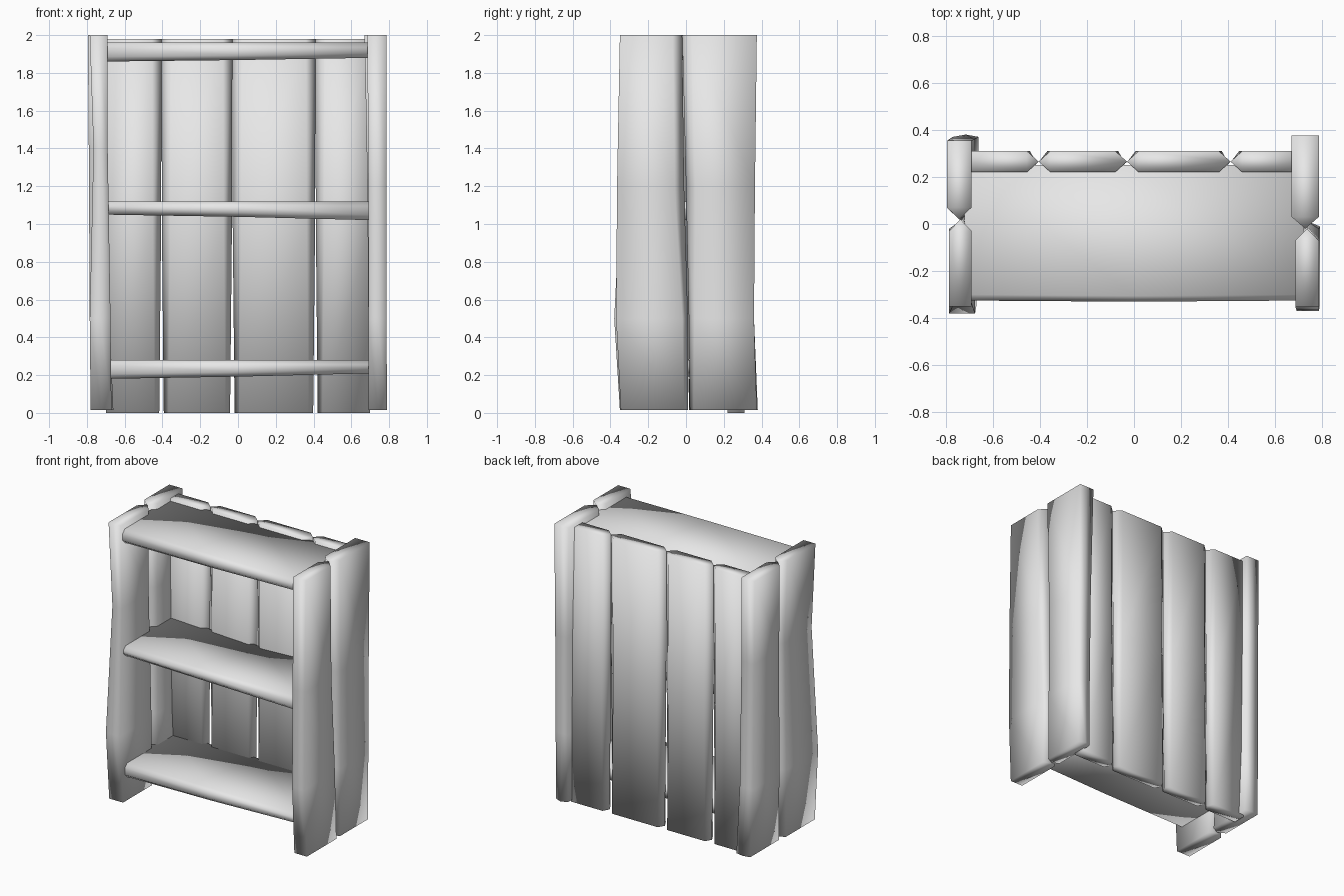
import bpy
import bmesh

cube = bpy.data.objects.get("Cube")
if cube:
    bpy.data.objects.remove(cube, do_unlink=True)

# Single plain colour
grey = bpy.data.materials.new("plain grey")
grey.use_nodes = True
grey.diffuse_color = (0.8, 0.8, 0.8, 1)
grey.node_tree.nodes["Principled BSDF"].inputs["Base Color"].default_value = (0.8, 0.8, 0.8, 1)


def loft(name, rings):
    """Skin a list of equal point rings and cap both ends."""
    bm = bmesh.new()
    loops = [[bm.verts.new(point) for point in ring] for ring in rings]
    for lower, upper in zip(loops, loops[1:]):
        count = len(lower)
        for i in range(count):
            j = (i + 1) % count
            bm.faces.new((lower[i], lower[j], upper[j], upper[i]))
    bm.faces.new(loops[0])
    bm.faces.new(loops[-1])
    bmesh.ops.recalc_face_normals(bm, faces=bm.faces)
    for face in bm.faces:
        face.smooth = True
    mesh = bpy.data.meshes.new(name)
    bm.to_mesh(mesh)
    bm.free()
    mesh.materials.append(grey)
    obj = bpy.data.objects.new(name, mesh)
    bpy.context.collection.objects.link(obj)
    return obj


def plank(name, rows, along_x):
    """Upright board; each row is height, start, end, near, far, chamfer at start and end."""
    rings = []
    for z, start, end, near, far, c_start, c_end in rows:
        middle = (near + far) / 2
        outline = [
            (start, middle),
            (start + c_start, near),
            (end - c_end, near),
            (end, middle),
            (end - c_end, far),
            (start + c_start, far),
        ]
        rings.append([(u, v, z) if along_x else (v, u, z) for u, v in outline])
    return loft(name, rings)


# Side walls: two worn boards each, pinched where they meet
plank("right_side_front_board", [
    (0.015, -0.35, 0.01, -0.78, -0.67, 0, 0.03),
    (0.5, -0.38, 0.02, -0.785, -0.675, 0, 0.04),
    (1.4, -0.335, 0.02, -0.765, -0.69, 0, 0.05),
    (2, -0.35, 0.02, -0.785, -0.69, 0, 0.05),
], False)
plank("right_side_back_board", [
    (0.015, 0.015, 0.38, -0.77, -0.66, 0.03, 0.01),
    (0.5, 0.02, 0.36, -0.785, -0.68, 0.04, 0),
    (1.4, 0.02, 0.355, -0.79, -0.69, 0.05, 0),
    (2, 0.02, 0.355, -0.795, -0.69, 0.05, 0),
], False)
plank("left_side_front_board", [
    (0.015, -0.345, 0.01, 0.69, 0.79, 0, 0.02),
    (0.5, -0.37, 0.01, 0.69, 0.785, 0, 0.03),
    (1.2, -0.365, -0.01, 0.69, 0.785, 0, 0.05),
    (2, -0.35, -0.02, 0.685, 0.785, 0, 0.05),
], False)
plank("left_side_back_board", [
    (0.015, 0.02, 0.375, 0.69, 0.785, 0.02, 0.02),
    (0.5, 0.015, 0.36, 0.69, 0.785, 0.03, 0),
    (1.2, 0, 0.365, 0.685, 0.785, 0.05, 0),
    (2, -0.02, 0.375, 0.67, 0.785, 0.05, 0),
], False)

# Back wall: four boards with grooves that narrow towards the floor
seams = [-0.7, -0.405, -0.03, 0.41, 0.7]
for index, (start, end) in enumerate(zip(seams, seams[1:])):
    rows = []
    for z, gap, chamfer in ((0, 0.012, 0.025), (1, 0.002, 0.045), (1.98, 0, 0.05)):
        left_gap = gap if index > 0 else 0
        right_gap = gap if index < 3 else 0
        rows.append((z, start + left_gap, end - right_gap, 0.22, 0.31,
                     chamfer if index > 0 else 0, chamfer if index < 3 else 0))
    plank(f"back_board_{index + 1}", rows, True)


def shelf(name, top, bottom_right, bottom_left, dip):
    """Board across the case with a worn front edge and an optional dip behind."""
    rings = []
    for x, blend, reach, sag in ((-0.72, 0, 0, 0), (0, 0.4, 0.005, dip), (0.72, 1, 0, 0)):
        bottom = bottom_right + (bottom_left - bottom_right) * blend
        front = -0.325 - reach
        rings.append([
            (x, 0.25, top - sag),
            (x, front + 0.025, top),
            (x, front, top - 0.025),
            (x, front, bottom + 0.025),
            (x, front + 0.025, bottom),
            (x, 0.25, bottom),
        ])
    return loft(name, rings)


# Shelves
shelf("bottom_shelf", 0.28, 0.18, 0.21, 0)
shelf("middle_shelf", 1.12, 1.05, 1.02, 0.03)
shelf("top_shelf", 1.96, 1.86, 1.88, 0)
